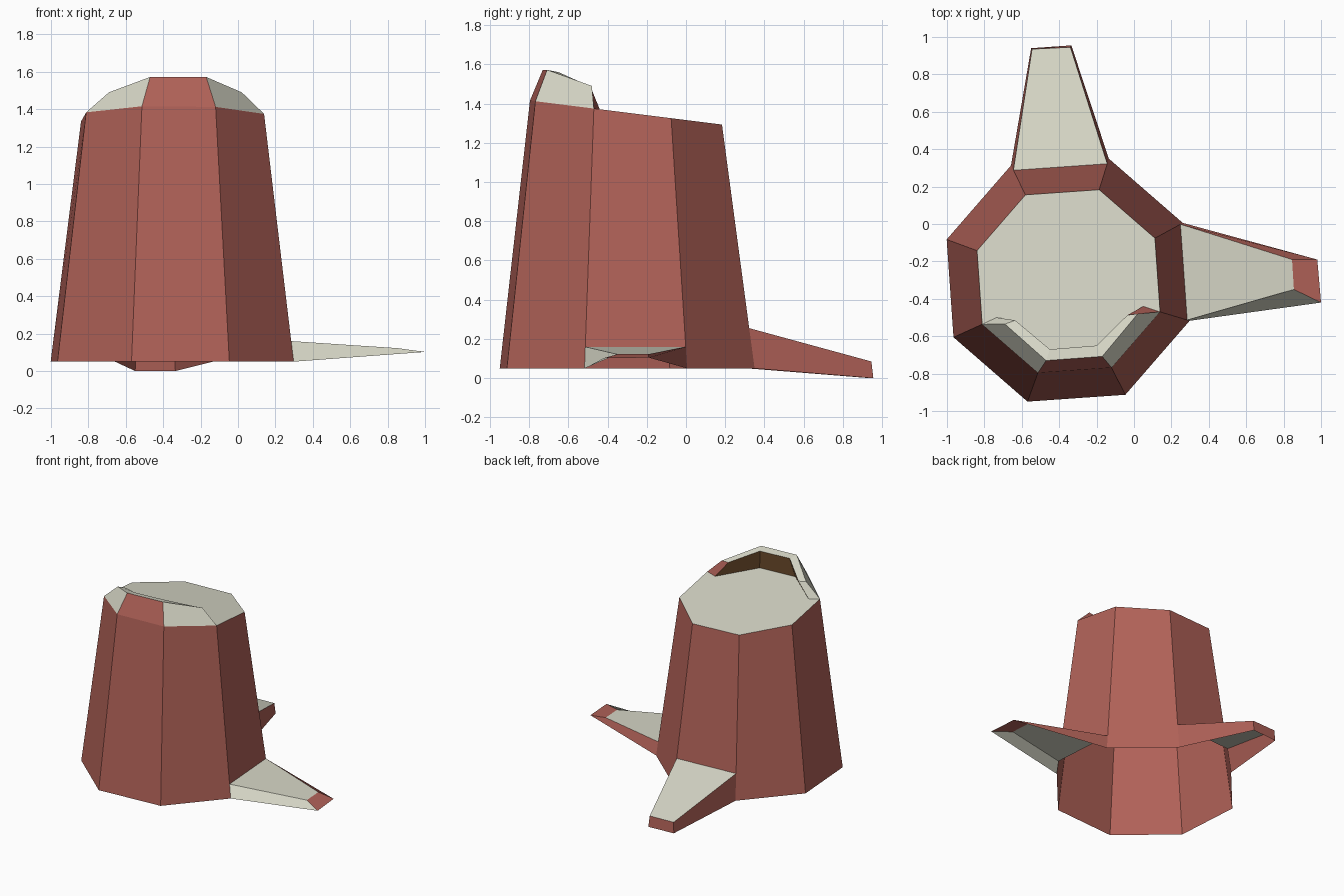
import bpy, math
from mathutils import Vector

if "Cube" in bpy.data.objects:
    bpy.data.objects.remove(bpy.data.objects["Cube"])


def material(name, rgb):
    m = bpy.data.materials.new(name)
    m.diffuse_color = (*rgb, 1)
    m.use_nodes = True
    m.node_tree.nodes["Principled BSDF"].inputs["Base Color"].default_value = m.diffuse_color
    return m


RED, CREAM, BROWN = 0, 1, 2
MATS = [material("red bark", (0.44, 0.122, 0.098)),
        material("pale cut wood", (0.68, 0.68, 0.57)),
        material("brown inner bark", (0.25, 0.115, 0.04))]


def build(name, faces):
    """faces: list of (corner points, colour index)"""
    verts, polys = [], []
    for pts, _ in faces:
        ids = []
        for p in pts:
            key = tuple(round(c, 5) for c in p)
            if key not in verts:
                verts.append(key)
            ids.append(verts.index(key))
        polys.append(ids)
    me = bpy.data.meshes.new(name)
    me.from_pydata(verts, [], polys)
    for m in MATS:
        me.materials.append(m)
    for poly, (_, col) in zip(me.polygons, faces):
        poly.material_index = col
    ob = bpy.data.objects.new(name, me)
    bpy.context.collection.objects.link(ob)
    return ob


def cut_z(y):
    return 1.316 - 0.125 * y      # sloping saw cut


def octagon(cx, cy, r, zf):
    out = []
    for i in range(8):
        a = math.radians(251.5 + 45 * i)
        x, y = cx + r * math.cos(a), cy + r * math.sin(a)
        out.append(Vector((x, y, zf(y))))
    return out


base = octagon(-0.352, -0.30, 0.685, lambda y: 0.05)
top = octagon(-0.35, -0.306, 0.516, cut_z)


def on_edge(i, z):
    t = (z - base[i].z) / (top[i].z - base[i].z)
    return base[i].lerp(top[i], t)


# Trunk: eight sides, open underneath and open behind the two hollow roots
root_height = {2: 0.16, 4: 0.255}
walls = []
for i in range(8):
    j = (i + 1) % 8
    z = root_height.get(i, 0.05)
    walls.append(([on_edge(i, z), on_edge(j, z), top[j], top[i]], RED))
build("trunk", walls)

# Cut top of the trunk
build("cut_top", [(top, CREAM)])


# Roots: tapered hollow spurs grown from one trunk side
def root(name, i, c, d, C, D, side_a):
    a, b = base[i], base[i + 1]
    A, B = on_edge(i, root_height[i]), on_edge(i + 1, root_height[i])
    build(name, [([A, C, D, B], CREAM), ([c, d, D, C], RED),
                 ([a, c, C, A], side_a), ([d, b, B, D], RED)])


root("side_root", 2, (1.0, -0.42, 0.102), (0.98, -0.19, 0.105),
     (0.855, -0.35, 0.122), (0.845, -0.19, 0.122), CREAM)
root("back_root", 4, (-0.335, 0.955, 0.0), (-0.55, 0.94, 0.0),
     (-0.34, 0.945, 0.085), (-0.545, 0.935, 0.085), RED)

# Splintered rim standing along the front of the cut
T = [top[k] for k in (7, 0, 1, 2)]
P = [(-0.69, -0.535, 1.49), (-0.47, -0.73, 1.572),
     (-0.17, -0.708, 1.572), (0.02, -0.48, 1.49)]
I = [(-0.635, -0.515, 1.487), (-0.45, -0.67, 1.56),
     (-0.20, -0.65, 1.56), (-0.035, -0.487, 1.487)]
F = [(x, y, cut_z(y)) for x, y in
     ((-0.735, -0.50), (-0.47, -0.71), (-0.17, -0.69), (0.05, -0.44))]
rim = [([F[0], T[0], P[0], I[0]], CREAM), ([T[3], F[3], I[3], P[3]], RED)]
for i in range(3):
    j = i + 1
    rim += [([T[i], T[j], P[j], P[i]], RED if i == 1 else CREAM),
            ([P[i], P[j], I[j], I[i]], CREAM),
            ([I[i], I[j], F[j], F[i]], BROWN)]
build("splintered_rim", rim)
